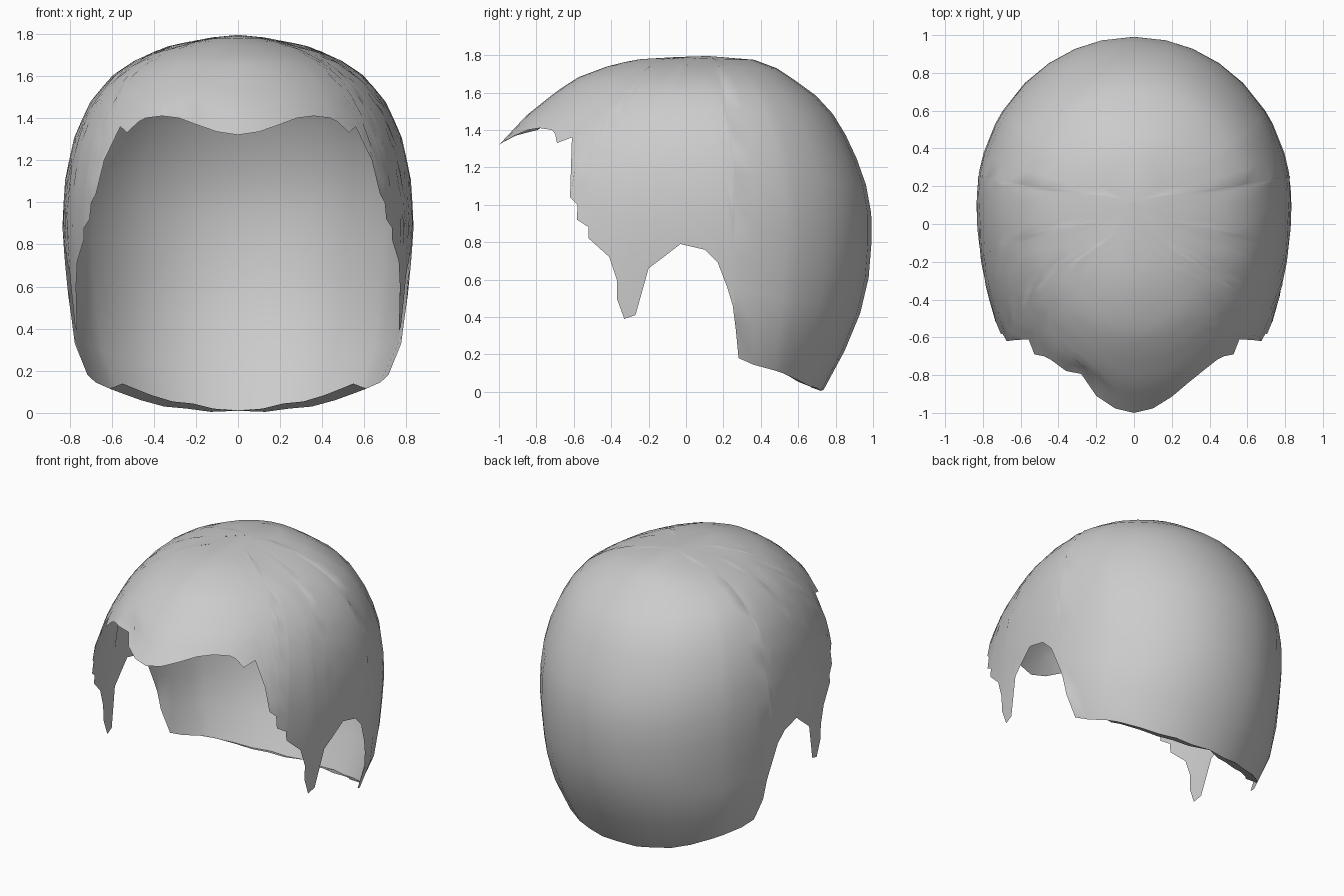
import bpy, bmesh, math
from mathutils import Vector

cube = bpy.data.objects.get("Cube")
if cube:
    bpy.data.objects.remove(cube, do_unlink=True)

# Head profile by height: z, half width, front y, back y
PROFILE = [
    (1.795, 0, .12, .12), (1.785, .11, -.2, .31), (1.77, .2, -.3, .39),
    (1.74, .34, -.42, .47), (1.68, .48, -.58, .56), (1.6, .6, -.7, .68),
    (1.48, .7, -.85, .79), (1.32, .775, -1.0, .885), (1.12, .82, -1.14, .96),
    (.9, .835, -1.2, 1.0), (.53, .81, -1.4, .97), (.33, .785, -1.75, .9),
    (.18, .725, -1.7, .83), (0, .63, -1.6, .73)]
TOP = PROFILE[0][0]
ROWS = 14

# Hairline from forehead to nape; the first value is x or y as named
FOREHEAD_X = [(0, 1.32), (.1, 1.335), (.2, 1.37), (.28, 1.4), (.36, 1.41), (.44, 1.4)]
SIDE_Y = [(-.7, 1.38), (-.69, 1.33), (-.61, 1.36), (-.615, 1.2), (-.62, 1.04),
          (-.58, 1.0), (-.59, .92), (-.52, .88), (-.52, .82), (-.41, .72),
          (-.37, .6), (-.37, .5), (-.33, .39), (-.27, .41), (-.2, .66),
          (-.12, .72), (-.03, .79), (.1, .76), (.17, .69), (.22, .56),
          (.25, .46), (.26, .33), (.25, .18), (.36, .145), (.47, .115)]
NAPE_X = [(.57, .1), (.46, .06), (.35, .03), (.24, .02), (.13, .005), (0, .01)]


def section(z):
    """Half width, front y, back y and middle y of the head at a height."""
    z = max(0, min(TOP, z))
    for a, b in zip(PROFILE, PROFILE[1:]):
        if z >= b[0]:
            k = (a[0] - z) / (a[0] - b[0])
            w, f, r = (p + (q - p) * k for p, q in zip(a[1:], b[1:]))
            break
    return w, f, r, .12 + .08 * max(0, 1 - z / .5)


def surface(t, z):
    """Point on the head; t turns from the front (0) to the back (pi)."""
    w, f, r, mid = section(z)
    c = math.cos(t)
    y = mid - c * (mid - f if c > 0 else r - mid)
    return Vector((w * math.sin(t), y, z))


def turn_from_x(x, z):
    return math.asin(min(1, x / section(z)[0]))


def turn_from_y(y, z):
    w, f, r, mid = section(z)
    c = (mid - y) / (mid - f if y < mid else r - mid)
    return math.acos(max(-1, min(1, c)))


turns = [(turn_from_x(x, z), z) for x, z in FOREHEAD_X]
turns += [(turn_from_y(y, z), z) for y, z in SIDE_Y]
turns += [(math.pi - turn_from_x(x, z), z) for x, z in NAPE_X]

# Keep the hairline columns in order so no strands fold over
half = []
for t, z in turns:
    if half:
        t = max(t, half[-1][0] + .008)
    half.append((min(t, math.pi), z))
columns = [(t, z, 1) for t, z in half]
columns += [(t, z, -1) for t, z in half[-2:0:-1]]

bm = bmesh.new()
apex = bm.verts.new((0, .12, TOP))
grid = []
DENT = Vector((-.26, -.84, 1.43))
for t, end, side in columns:
    strand = []
    for i in range(1, ROWS + 1):
        z = TOP - (TOP - end) * (i / ROWS) ** 1.7
        p = surface(t, z)
        p.x *= side
        # Small dent in the fringe on the right
        d = (p - DENT).length
        p.y += .07 * math.exp(-(d / .07) ** 2)
        strand.append(bm.verts.new(p))
    # Rim tucked under at the nape
    if end < .13:
        p = strand[-1].co
        tuck = .07 * min(1, abs(p.x) / .2)
        inward = Vector((-p.x, .1 - p.y, 0)).normalized() * (tuck + .002)
        strand.append(bm.verts.new(p + inward + Vector((0, 0, tuck * .35))))
    grid.append(strand)

for a, b in zip(grid, grid[1:] + grid[:1]):
    bm.faces.new((apex, a[0], b[0]))
    for i in range(min(len(a), len(b)) - 1):
        bm.faces.new((a[i], a[i + 1], b[i + 1], b[i]))

bm.normal_update()
if sum(f.normal.z for f in bm.faces if apex in f.verts) < 0:
    bmesh.ops.reverse_faces(bm, faces=bm.faces[:])
mesh = bpy.data.meshes.new("hair_cap")
bm.to_mesh(mesh)
bm.free()

hair = bpy.data.objects.new("hair_cap", mesh)
bpy.context.collection.objects.link(hair)

grey = bpy.data.materials.new("light_grey")
grey.use_nodes = True
colour = (.6, .6, .6, 1)
grey.diffuse_color = colour
grey.node_tree.nodes["Principled BSDF"].inputs["Base Color"].default_value = colour
mesh.materials.append(grey)

bpy.ops.object.select_all(action="DESELECT")
hair.select_set(True)
bpy.context.view_layer.objects.active = hair
bpy.ops.object.shade_smooth_by_angle(angle=math.radians(50))
